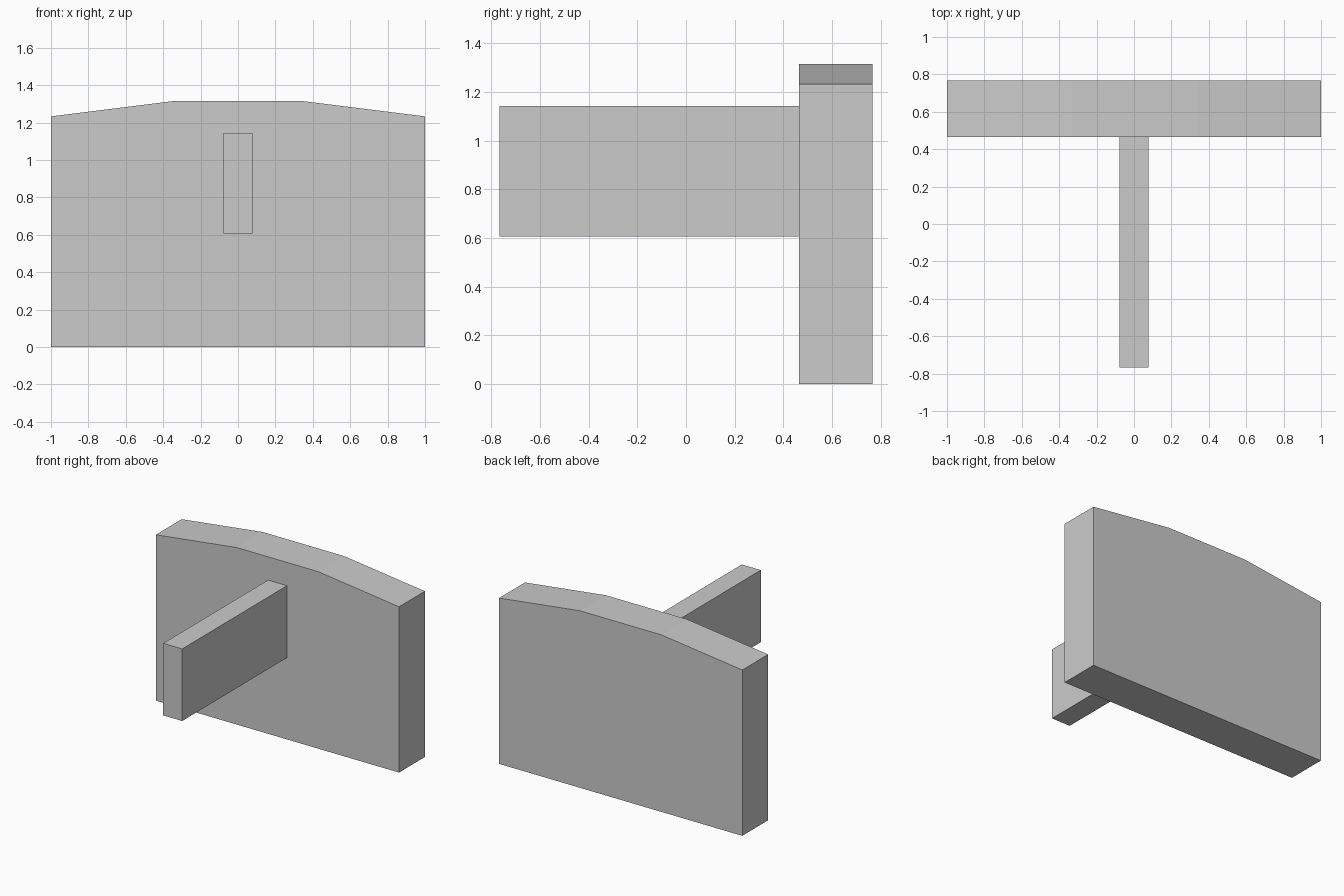
import bpy, bmesh

if "Cube" in bpy.data.objects:
    bpy.data.objects.remove(bpy.data.objects["Cube"])


def extrude_profile(name, profile, y_front, y_back):
    """Extrude an (x, z) outline along y into a closed solid."""
    bm = bmesh.new()
    face = bm.faces.new([bm.verts.new((x, y_front, z)) for x, z in profile])
    ext = bmesh.ops.extrude_face_region(bm, geom=[face], use_keep_orig=True)
    moved = [g for g in ext["geom"] if isinstance(g, bmesh.types.BMVert)]
    bmesh.ops.translate(bm, verts=moved, vec=(0, y_back - y_front, 0))
    bmesh.ops.recalc_face_normals(bm, faces=bm.faces)
    mesh = bpy.data.meshes.new(name)
    bm.to_mesh(mesh)
    bm.free()
    obj = bpy.data.objects.new(name, mesh)
    bpy.context.collection.objects.link(obj)
    return obj


FRONT, JOINT, BACK = -0.767, 0.464, 0.767

# Upright panel with a three-segment arched top
half = [(1, 0), (1, 1.233), (0.335, 1.316)]
outline = half + [(-x, z) for x, z in reversed(half)]
extrude_profile("back_panel", outline, JOINT, BACK)

# Narrow bar projecting forward from the panel
w, z0, z1 = 0.078, 0.607, 1.143
extrude_profile("front_bar", [(-w, z0), (w, z0), (w, z1), (-w, z1)], FRONT, JOINT)
